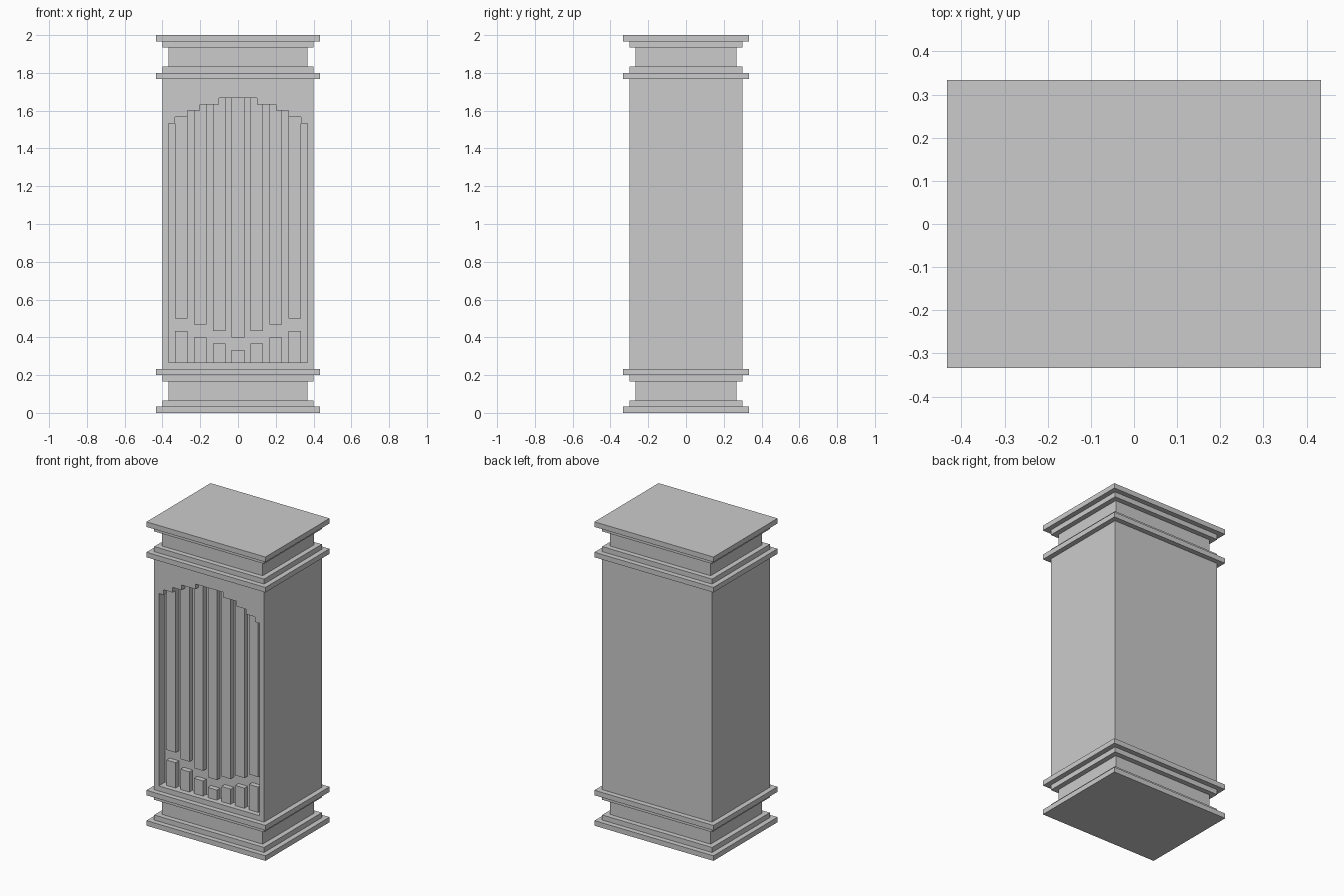
import bpy
import bmesh

if "Cube" in bpy.data.objects:
    bpy.data.objects.remove(bpy.data.objects["Cube"])

U = 1 / 30          # the model sits on a grid of 1/30 unit
HALF_X, HALF_Y = 12, 9
HEIGHT = 60


def finish(name, bm):
    bmesh.ops.recalc_face_normals(bm, faces=bm.faces)
    bmesh.ops.scale(bm, vec=(U, U, U), verts=bm.verts)
    mesh = bpy.data.meshes.new(name)
    bm.to_mesh(mesh)
    bm.free()
    obj = bpy.data.objects.new(name, mesh)
    bpy.context.collection.objects.link(obj)
    return obj


def stepped_block(name, profile):
    """Rectangular moulding from (outward offset, z) points."""
    bm = bmesh.new()
    rings = []
    for off, z in profile:
        x, y = HALF_X + off, HALF_Y + off
        rings.append([bm.verts.new(p) for p in
                      ((-x, -y, z), (x, -y, z), (x, y, z), (-x, y, z))])
    for a, b in zip(rings, rings[1:]):
        for i in range(4):
            j = (i + 1) % 4
            bm.faces.new((a[i], a[j], b[j], b[i]))
    bm.faces.new(rings[0])
    bm.faces.new(rings[-1])
    return finish(name, bm)


def front_prism(name, outline, y0, y1):
    """Outline in x, z extruded along y."""
    bm = bmesh.new()
    face = bm.faces.new([bm.verts.new((x, y0, z)) for x, z in outline])
    new = bmesh.ops.extrude_face_region(bm, geom=[face])["geom"]
    bmesh.ops.translate(bm, vec=(0, y1 - y0, 0),
                        verts=[v for v in new if isinstance(v, bmesh.types.BMVert)])
    return finish(name, bm)


def bar(name, x, z0, z1):
    return front_prism(name, [(x - 1, z0), (x + 1, z0), (x + 1, z1), (x - 1, z1)], -8, -7)


# Base and capital mouldings, the capital being the base upside down
steps = [(1, 0), (1, 1), (0, 1), (0, 2), (-1, 2), (-1, 5),
         (0, 5), (0, 6), (1, 6), (1, 7)]
stepped_block("base", steps)
stepped_block("capital", [(off, HEIGHT - z) for off, z in reversed(steps)])

# Shaft with a stepped-arch recess in the front
shaft = stepped_block("shaft", [(0, 7), (0, 53)])
half = [(11, 8), (11, 46), (10, 46), (10, 47), (8, 47), (8, 48),
        (6, 48), (6, 49), (3, 49), (3, 50)]
cutter = front_prism("recess_cutter", half + [(-x, z) for x, z in reversed(half)], -10, -7)
cutter.hide_render = True
mod = shaft.modifiers.new("recess", 'BOOLEAN')
mod.operation = 'DIFFERENCE'
mod.solver = 'EXACT'
mod.object = cutter
bpy.context.view_layer.objects.active = shaft
bpy.ops.object.modifier_apply(modifier=mod.name)
bpy.data.objects.remove(cutter)

# Hanging bars and standing blocks, set back inside the recess
tops = [50, 50, 49, 47]     # bar tops meet or tuck into the arch steps
for i in range(-3, 4):
    k = abs(i)
    bar(f"hanging_bar_{i + 4}", 3 * i, 12 + k, tops[k])
    bar(f"standing_block_{i + 4}", 3 * i, 8, 10 + k)
